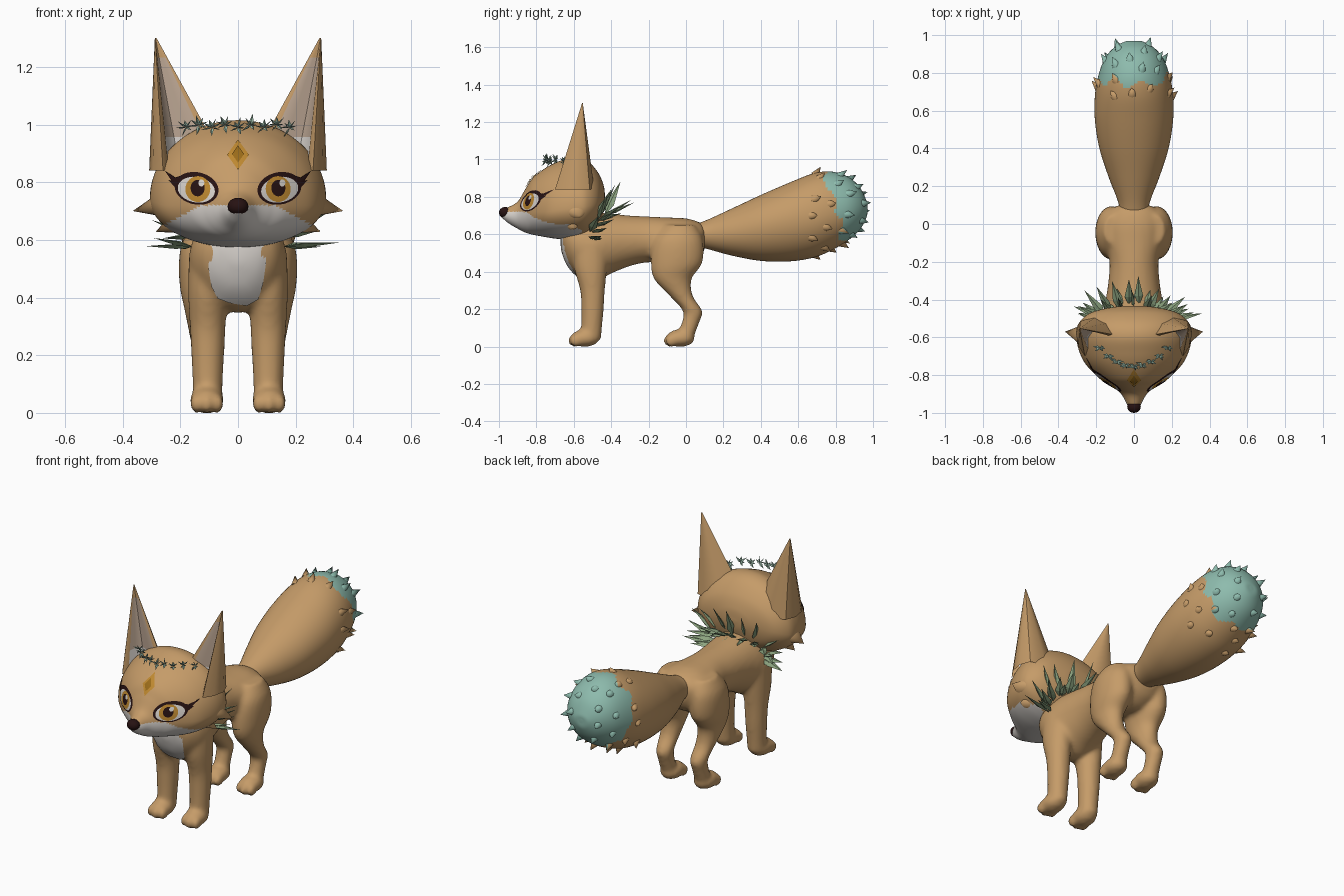
import bpy, bmesh, random
from math import sin, cos, pi
from mathutils import Vector, Matrix
from mathutils.bvhtree import BVHTree

random.seed(4)
if "Cube" in bpy.data.objects:
    bpy.data.objects.remove(bpy.data.objects["Cube"])


def material(name, *rgb):
    m = bpy.data.materials.new(name)
    m.use_nodes = True
    m.diffuse_color = (*rgb, 1)
    m.node_tree.nodes["Principled BSDF"].inputs["Base Color"].default_value = (*rgb, 1)
    return m


FUR = material("tan fur", .56, .33, .14)
WHITE = material("white fur", .70, .66, .62)
PINK = material("inner ear", .50, .38, .29)
TEAL = material("teal tail tip", .27, .50, .42)
LEAF = material("leaf green", .27, .38, .22)
SPRIG = material("pale sprig green", .30, .45, .36)
AMBER = material("amber", .52, .25, .03)
BRONZE = material("bronze", .33, .15, .01)
DARK = material("dark brown", .02, .006, .006)


def finish(name, bm, mats, rule=None, angle=45):
    """Turn a bmesh into a shaded object, colouring faces by a rule on position."""
    bmesh.ops.recalc_face_normals(bm, faces=bm.faces)
    if rule:
        for f in bm.faces:
            f.material_index = rule(f.calc_center_median())
    mesh = bpy.data.meshes.new(name)
    bm.to_mesh(mesh)
    bm.free()
    for m in mats:
        mesh.materials.append(m)
    if angle:
        mesh.shade_smooth()
        mesh.set_sharp_from_angle(angle=angle * pi / 180)
    ob = bpy.data.objects.new(name, mesh)
    bpy.context.collection.objects.link(ob)
    return ob


def loft(bm, stations, axis, steps=6, segs=40):
    """Smooth tube; a station is centre, half width, reach up/back, reach down/front."""
    s = [Vector(p) for p in stations]
    s = [s[0]] + s + [s[-1]]
    rings = []
    for i in range(1, len(s) - 2):
        a, b, c, d = s[i - 1:i + 3]
        for k in range(steps + (i == len(s) - 3)):
            t = k / steps
            p = .5 * (2 * b + (c - a) * t + (2 * a - 5 * b + 4 * c - d) * t ** 2
                      + (3 * b - a - 3 * c + d) * t ** 3)
            ring = []
            for j in range(segs):
                u, v = cos(2 * pi * j / segs), sin(2 * pi * j / segs)
                v *= p[4] if v > 0 else p[5]
                off = Vector((u * p[3], 0, v) if axis == "y" else (u * p[3], v, 0))
                ring.append(bm.verts.new(Vector(p[:3]) + off))
            rings.append(ring)
    for r, q in zip(rings, rings[1:]):
        for j in range(segs):
            bm.faces.new((r[j - 1], r[j], q[j], q[j - 1]))
    bm.faces.new(rings[0])
    bm.faces.new(rings[-1])


def along_y(rows):
    """Rows of y, half width, bottom, top, height of the widest point."""
    return [(0, y, m, w, hi - m, m - lo) for y, w, lo, hi, m in rows]


def ball(bm, c, r):
    bmesh.ops.create_uvsphere(bm, u_segments=24, v_segments=16, radius=1,
                              matrix=Matrix.Translation(c) @ Matrix.Diagonal((*r, 1)))


def spike(bm, base, tip, r, flat=1, segs=10):
    base, d = Vector(base), Vector(tip) - Vector(base)
    m = Matrix.Translation(base + d / 2) @ d.to_track_quat("Z", "Y").to_matrix().to_4x4()
    bmesh.ops.create_cone(bm, segments=segs, radius1=r, radius2=0, depth=d.length,
                          cap_ends=True, matrix=m @ Matrix.Diagonal((1, flat, 1, 1)))


def leaf(bm, base, d, length, width):
    """Slim folded leaf with a ridge."""
    d = Vector(d).normalized()
    side = d.cross((random.uniform(-.4, .4), .3, 1)).normalized() * width
    up = side.cross(d) * .4
    mid = Vector(base) + d * length * .35
    a, t = bm.verts.new(base), bm.verts.new(Vector(base) + d * length)
    ring = [bm.verts.new(mid + o) for o in (side, up, -side, -up)]
    for i in range(4):
        bm.faces.new((a, ring[i - 1], ring[i]))
        bm.faces.new((t, ring[i], ring[i - 1]))


def tree(ob):
    return BVHTree.FromPolygons([v.co for v in ob.data.vertices],
                                [p.vertices[:] for p in ob.data.polygons])


def plate(name, surface, outline, mat, lift, rings=5):
    """Thin patch draped from the front onto a surface."""
    n = len(outline)
    cx, cz = sum(p[0] for p in outline) / n, sum(p[1] for p in outline) / n
    bm = bmesh.new()

    def drop(x, z):
        hit, normal, _, _ = surface.ray_cast(Vector((x, -2, z)), Vector((0, 1, 0)))
        return bm.verts.new(hit + normal * lift if hit else (x, -.6, z))
    mid = drop(cx, cz)
    prev = None
    for k in range(1, rings + 1):
        f = k / rings
        ring = [drop(cx + (x - cx) * f, cz + (z - cz) * f) for x, z in outline]
        for i in range(n):
            bm.faces.new((prev[i - 1], ring[i - 1], ring[i], prev[i]) if prev
                         else (mid, ring[i - 1], ring[i]))
        prev = ring
    finish(name, bm, [mat], angle=60)


def oval(cx, cz, rx, rz, tilt=0, n=28):
    return [(cx + rx * cos(2 * pi * i / n), cz + rz * sin(2 * pi * i / n)
             + tilt * rx * cos(2 * pi * i / n)) for i in range(n)]


# Torso, legs and paws fused into one smooth body
bm = bmesh.new()
loft(bm, along_y([(-.665, .07, .52, .62, .57), (-.63, .13, .43, .66, .56), (-.56, .165, .36, .70, .54),
                  (-.48, .165, .35, .715, .54), (-.4, .15, .39, .71, .56), (-.3, .135, .43, .70, .57),
                  (-.2, .13, .45, .695, .57), (-.1, .15, .44, .69, .57), (0, .16, .43, .685, .57),
                  (.07, .13, .47, .665, .58), (.1, .08, .52, .64, .59)]), "y")
for s in (-1, 1):
    front = [(.1, -.51, .55, .07, .1), (.105, -.51, .42, .068, .088), (.105, -.5, .3, .062, .066),
             (.105, -.5, .2, .057, .06), (.105, -.505, .1, .052, .056), (.105, -.51, .04, .052, .056)]
    hind = [(.1, -.03, .65, .06, .08), (.115, -.04, .57, .085, .13), (.12, -.05, .45, .083, .138),
            (.12, -.07, .36, .066, .1), (.115, -.025, .27, .054, .062), (.11, .035, .19, .047, .052),
            (.11, .025, .13, .043, .047), (.11, 0, .06, .045, .045)]
    for leg in (front, hind):
        loft(bm, [(s * x, y, z, rx, ry, ry) for x, y, z, rx, ry in leg], "z")
    for y in (-.54, -.03):
        ball(bm, (s * .108, y, .045), (.06, .078, .047))
        for dx in (-.036, 0, .036):
            ball(bm, (s * .108 + dx, y - .058 + abs(dx) * .3, .032), (.023, .034, .033))
body = finish("body_and_legs", bm, [FUR])
remesh = body.modifiers.new("fuse", "REMESH")
remesh.mode, remesh.voxel_size = "VOXEL", .012
relax = body.modifiers.new("relax", "SMOOTH")
relax.factor, relax.iterations = .5, 7
fused = bpy.data.meshes.new_from_object(body.evaluated_get(bpy.context.evaluated_depsgraph_get()))
body.modifiers.clear()
body.data = fused
fused.shade_smooth()
plate("chest_bib", tree(body), [(-.1, .61), (-.1, .5), (-.09, .44), (-.07, .4), (-.03, .385), (.03, .375),
                                (.07, .395), (.085, .45), (.095, .52), (.095, .61), (0, .62)], WHITE, .005, 10)

# Head with pale muzzle
bm = bmesh.new()
loft(bm, along_y([(-.985, .02, .69, .73, .71), (-.95, .04, .66, .745, .70), (-.9, .068, .63, .775, .70),
                  (-.86, .115, .61, .84, .71), (-.82, .175, .598, .9, .72), (-.75, .25, .585, .955, .72),
                  (-.68, .288, .575, .99, .73), (-.6, .305, .575, 1.015, .74), (-.53, .295, .595, .995, .75),
                  (-.47, .23, .65, .93, .77), (-.44, .11, .73, .86, .79), (-.433, .02, .78, .8, .79)]),
     "y", 10, 96)
head = finish("head", bm, [FUR, WHITE], lambda c: int(
    c.z < .72 - .55 * max(0, abs(c.x) - .13) and c.y < -.57 - .015 * sin(c.z * 120)), 60)
face = tree(head)
bm = bmesh.new()
ball(bm, (0, -.967, .716), (.036, .033, .03))
finish("nose", bm, [DARK])

for s, side in ((-1, "right"), (1, "left")):
    # Ears: hollow tapering cones with a rim
    section = [(.26, -.70), (.295, -.645), (.308, -.575), (.285, -.515), (.2, -.49), (.1, -.52),
               (.03, -.60), (.065, -.607), (.13, -.59), (.2, -.57), (.235, -.61), (.24, -.67)]
    bm = bmesh.new()
    rings = []
    for k in range(13):
        t = max(k / 12, .02)
        rings.append([bm.verts.new((s * (.288 + (x - .288) * t), -.553 + (y + .553) * t, 1.31 - .47 * t))
                      for x, y in section])
    bm.faces.new(rings[0])
    for k in range(12):
        for i in range(12):
            f = bm.faces.new((rings[k][i - 1], rings[k][i], rings[k + 1][i], rings[k + 1][i - 1]))
            f.material_index = (2 if k > 8 else 1) if i > 7 and k > 1 else 0
    finish(side + "_ear", bm, [FUR, PINK, WHITE], angle=50)

    # Cheek fur points
    bm = bmesh.new()
    spike(bm, (s * .25, -.59, .725), (s * .365, -.57, .70), .07, .7, 16)
    spike(bm, (s * .21, -.61, .66), (s * .285, -.6, .628), .05, .8, 16)
    finish(side + "_cheek_fur", bm, [FUR], angle=60)

    # Eyes in stacked thin layers
    plate(side + "_eye_outline", face, oval(s * .142, .778, .076, .056, s * .1), DARK, .003)
    plate(side + "_eye_white", face, oval(s * .142, .773, .064, .044, s * .1), WHITE, .0045)
    plate(side + "_iris", face, oval(s * .136, .775, .043, .044), AMBER, .006)
    plate(side + "_pupil", face, oval(s * .136, .778, .024, .028), DARK, .0075)
    plate(side + "_eye_glint", face, oval(s * .136 + .013, .795, .01, .012), WHITE, .009)
    plate(side + "_upper_lash", face, [(s * x, z) for x, z in
          ((.18, .825), (.215, .815), (.25, .838), (.225, .8), (.205, .785))], DARK, .0045)
    plate(side + "_lower_lash", face, [(s * x, z) for x, z in
          ((.2, .8), (.238, .806), (.21, .775))], DARK, .0045)

# Forehead gem
for name, k, mat, lift in (("gem_rim", 1, AMBER, .005), ("gem_core", .55, BRONZE, .009)):
    plate(name, face, [(0, .892 + .052 * k), (.037 * k, .892), (0, .892 - .052 * k), (-.037 * k, .892)],
          mat, lift)

# Sprig crown across the brow
bm = bmesh.new()
for i in range(9):
    x = -.18 + .045 * i
    c = Vector((x, -.75 + 3 * x * x, .99 + .008 * (i % 2)))
    for k in range(7):
        a = 2 * pi * k / 7 + i
        leaf(bm, c, (cos(a), -.3 + .5 * sin(2 * a), sin(a) * .8 + .3), random.uniform(.026, .042), .008)
finish("sprig_crown", bm, [SPRIG], angle=0)

# Leaf collar around the nape
bm = bmesh.new()
for rise, back, count, length in ((1, .5, 11, .19), (.55, 1, 12, .18), (.1, .9, 11, .12)):
    for i in range(count):
        a = (i / (count - 1) - .5) * pi * 1.15
        base = (.16 * sin(a), -.45 - .08 * abs(sin(a)) + .03 * back, .60 + .10 * cos(a))
        leaf(bm, base, (sin(a) * .75 + random.uniform(-.15, .15), back * (.45 + .55 * cos(a)),
                        rise * (.3 + .7 * cos(a)) + random.uniform(-.1, .1)),
             length * random.uniform(.75, 1.1), .023)
finish("leaf_collar", bm, [LEAF], angle=0)


# Bushy tail with coloured tip and tufts
def tip_rule(c):
    return int(c.y + .3 * (c.z - .9) > .74 + .02 * sin(c.x * 45) + .015 * sin(c.z * 50))


bm = bmesh.new()
loft(bm, along_y([(.04, .07, .54, .65, .6), (.12, .085, .52, .68, .6), (.25, .135, .485, .74, .61),
                  (.4, .183, .458, .81, .64), (.55, .207, .455, .875, .67), (.68, .207, .475, .925, .69),
                  (.78, .19, .515, .935, .71), (.87, .158, .57, .905, .73), (.93, .11, .625, .85, .74),
                  (.965, .05, .69, .78, .74), (.97, .01, .73, .75, .74)]), "y", 8, 64)
tail = finish("tail", bm, [FUR, TEAL], tip_rule, 60)
bm = bmesh.new()
spots = []
for p in random.sample(list(tail.data.polygons), 2500):
    if .66 < p.center.y < .95 and all((p.center - q).length > .085 for q in spots):
        spots.append(p.center.copy())
        out = (p.normal * .6 + Vector((0, .7, 0))).normalized()
        spike(bm, p.center - p.normal * .012, p.center + out * random.uniform(.035, .05), .024)
finish("tail_tufts", bm, [FUR, TEAL], lambda c: tip_rule(c + Vector((0, -.01, 0))), 60)
